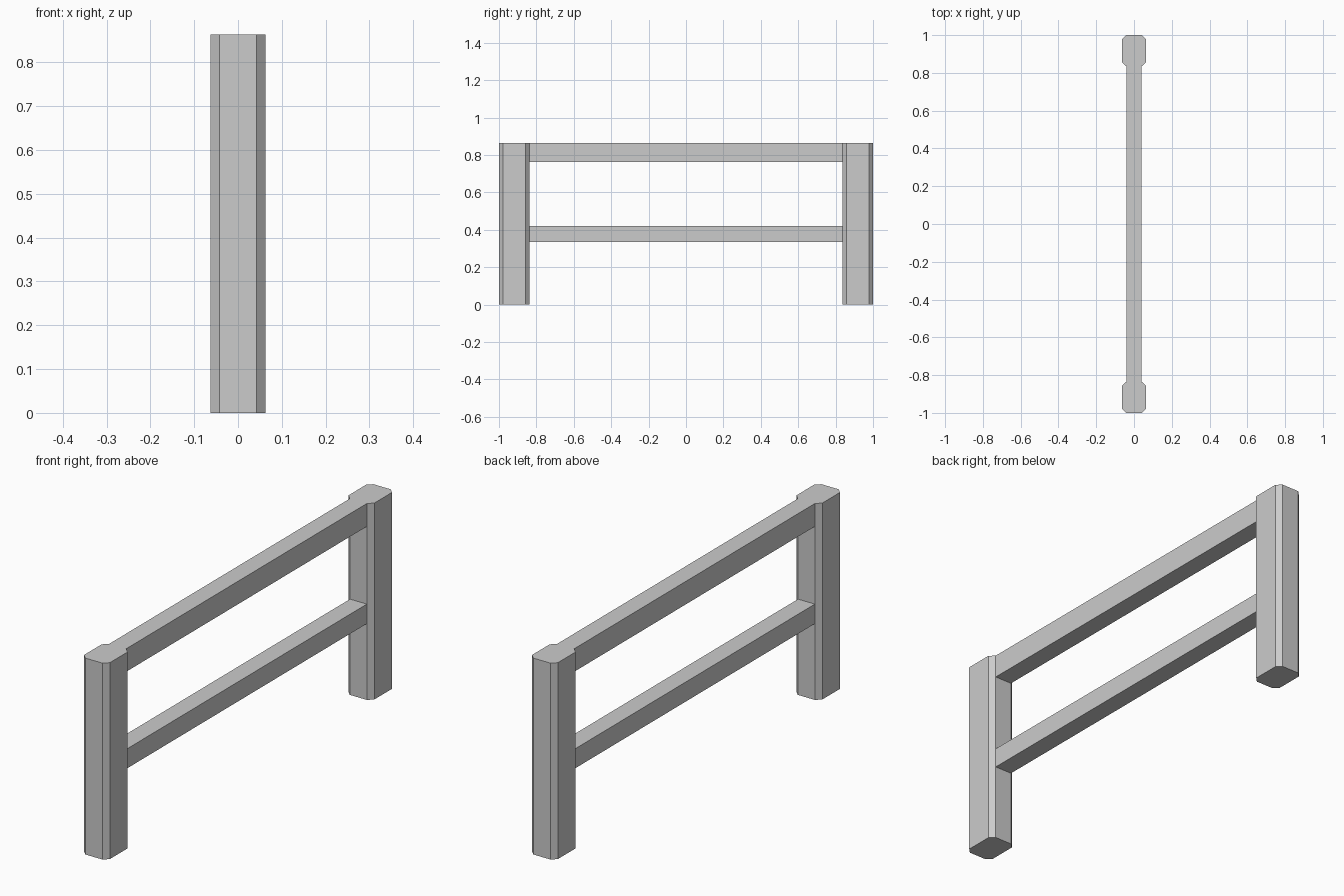
import bpy, bmesh

if "Cube" in bpy.data.objects:
    bpy.data.objects.remove(bpy.data.objects["Cube"])

HEIGHT = 0.863
HALF_POST = 0.063
CHAMFER = 0.021
POST_IN, POST_OUT = 0.836, 1.0
HALF_RAIL = 0.041


def prism(name, outline, z0, z1):
    """Extrude a flat xy outline from z0 up to z1."""
    bm = bmesh.new()
    base = bm.faces.new([bm.verts.new((x, y, z0)) for x, y in outline])
    ext = bmesh.ops.extrude_face_region(bm, geom=[base], use_keep_orig=True)
    top = [g for g in ext["geom"] if isinstance(g, bmesh.types.BMVert)]
    bmesh.ops.translate(bm, verts=top, vec=(0, 0, z1 - z0))
    bmesh.ops.recalc_face_normals(bm, faces=bm.faces)
    mesh = bpy.data.meshes.new(name)
    bm.to_mesh(mesh)
    bm.free()
    obj = bpy.data.objects.new(name, mesh)
    bpy.context.collection.objects.link(obj)
    return obj


# Chamfered end posts
w, c, a, b = HALF_POST, CHAMFER, POST_IN, POST_OUT
post = [(w - c, a), (w, a + c), (w, b - c), (w - c, b),
        (c - w, b), (-w, b - c), (-w, a + c), (c - w, a)]
for name, side in (("front_post", -1), ("back_post", 1)):
    prism(name, [(x, side * y) for x, y in post], 0, HEIGHT)

# Horizontal rails between the posts
r = HALF_RAIL
rail = [(-r, -a), (r, -a), (r, a), (-r, a)]
for name, z0, z1 in (("top_rail", 0.762, HEIGHT), ("lower_rail", 0.335, 0.421)):
    prism(name, rail, z0, z1)
